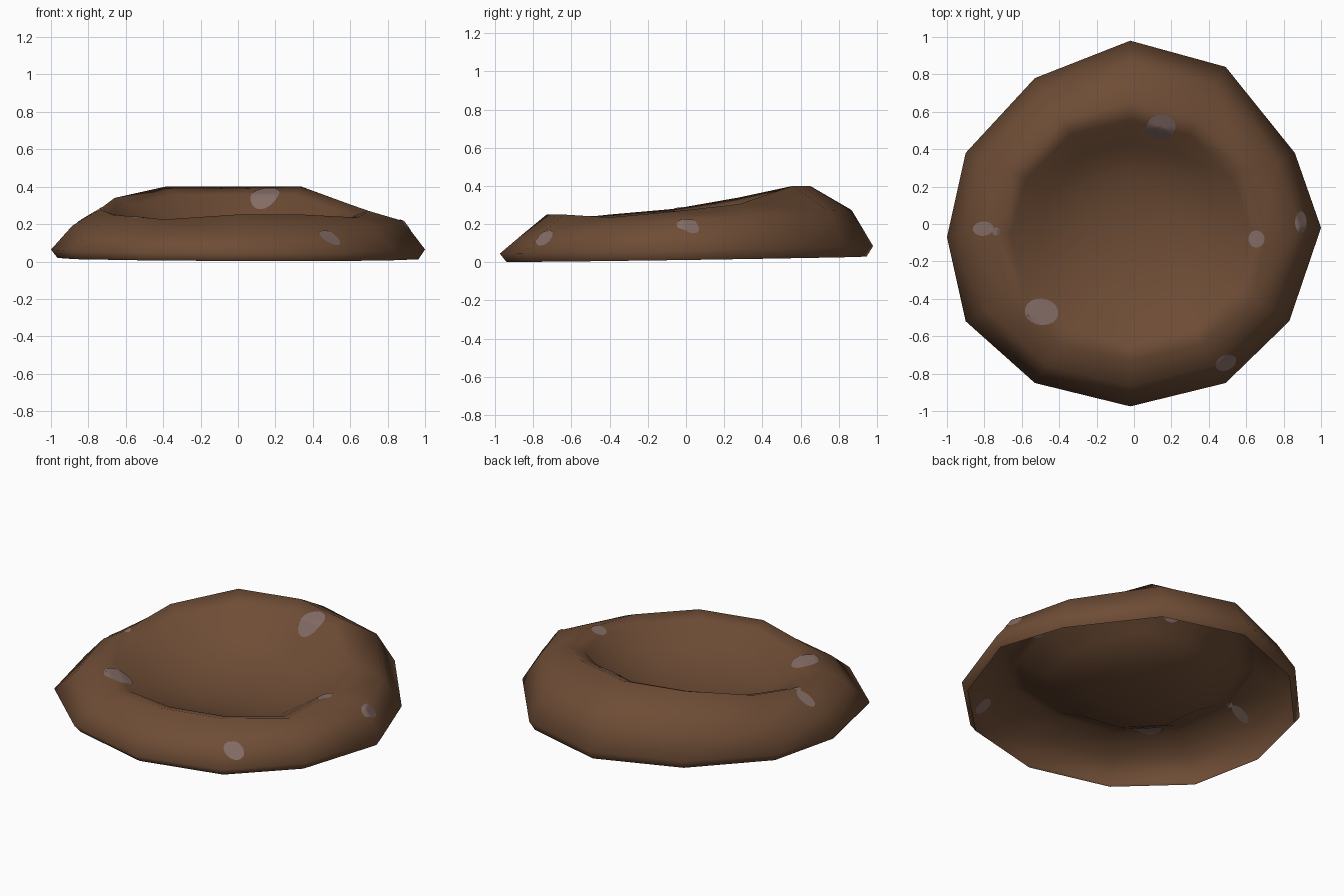
import bpy, bmesh, math
from mathutils import Vector
from mathutils.bvhtree import BVHTree

if "Cube" in bpy.data.objects:
    bpy.data.objects.remove(bpy.data.objects["Cube"])

def material(name, rgb):
    m = bpy.data.materials.new(name)
    m.diffuse_color = (*rgb, 1)
    m.use_nodes = True
    m.node_tree.nodes["Principled BSDF"].inputs["Base Color"].default_value = m.diffuse_color
    return m

MUD = material("mud brown", (0.155, 0.073, 0.036))
STONE = material("stone grey", (0.23, 0.15, 0.13))

def finish(bm, name, mat):
    mesh = bpy.data.meshes.new(name)
    bm.to_mesh(mesh)
    ob = bpy.data.objects.new(name, mesh)
    bpy.context.collection.objects.link(ob)
    mesh.materials.append(mat)
    for p in mesh.polygons:
        p.use_smooth = True
    return ob

# Twelve-sided outline and uneven rim
outline = [(-1, -.07), (-.9, .38), (-.53, .78), (-.02, .98), (.49, .84), (.86, .38),
           (1, -.02), (.83, -.52), (.49, -.85), (-.02, -.975), (-.53, -.85), (-.9, -.52)]
rim = [(-.74, -.06, .28), (-.66, .28, .34), (-.39, .56, .4), (-.02, .65, .4),
       (.34, .56, .4), (.6, .28, .305), (.7, -.03, .27), (.64, -.4, .235),
       (.36, -.64, .25), (-.02, -.73, .25), (-.39, -.64, .225), (-.67, -.4, .25)]

def lip(x, y, z):
    t = .89 - .06 * max(y, 0)
    return (x * t, y * t, z * .86 + .012)

rings = [
    [(x * .965, y * .965, .016 + .014 * y - .004 * x) for x, y in outline],
    [(x, y, .065 + .02 * y) for x, y in outline],
    [(x * .885, y * .885, .207 + .068 * y + .01 * x) for x, y in outline],
    rim,
    [lip(*p) for p in rim],                                     # inner lip
    [(x * .67, y * .67, z * .48 + .018) for x, y, z in rim],    # foot of inner wall
    [(x * .36, y * .36, z * .2 + .045) for x, y, z in rim],
]

# Mud bowl: one open sheet, hollow underneath
bm = bmesh.new()
loops = [[bm.verts.new(p) for p in r] for r in rings]
for a, b in zip(loops, loops[1:]):
    for i in range(12):
        j = (i + 1) % 12
        bm.faces.new((a[j], a[i], b[i], b[j]))
centre = bm.verts.new((0, 0, .075))
for i in range(12):
    bm.faces.new((loops[-1][(i + 1) % 12], loops[-1][i], centre))
bmesh.ops.recalc_face_normals(bm, faces=bm.faces)
bm.normal_update()
if centre.link_faces[0].normal.z < 0:
    bmesh.ops.reverse_faces(bm, faces=bm.faces)
bmesh.ops.triangulate(bm, faces=bm.faces)
bm.normal_update()
tree = BVHTree.FromBMesh(bm)
finish(bm, "mud_bowl", MUD)
bm.free()

# Pebble spots: very thin plates that follow the sheet, showing on both sides
# x, y, half width, half depth, turn (as seen from above)
pebbles = [(.145, .52, .078, .066, 10), (-.495, -.47, .09, .07, -10),
           (.655, -.08, .042, .046, 0), (.89, .01, .03, .057, 0),
           (.49, -.74, .058, .04, 25), (-.805, -.025, .056, .038, 5),
           (-.735, -.04, .02, .022, 0)]
SEG, STEPS, LIFT = 18, 4, .0035

def spot_layer(bm, x, y, a, b, turn, sign):
    c, s = math.cos(math.radians(turn)), math.sin(math.radians(turn))
    def point(r, t):
        u, v = a * r * math.cos(t), b * r * math.sin(t)
        hit, normal, _, _ = tree.ray_cast(Vector((x + c * u - s * v, y + s * u + c * v, 2)),
                                          Vector((0, 0, -1)))
        return bm.verts.new(hit + normal * sign * LIFT)
    mid = point(0, 0)
    circles = [[point(k / STEPS, math.tau * i / SEG) for i in range(SEG)]
               for k in range(1, STEPS + 1)]
    for i in range(SEG):
        j = (i + 1) % SEG
        faces = [(mid, circles[0][i], circles[0][j])]
        faces += [(p[i], q[i], q[j], p[j]) for p, q in zip(circles, circles[1:])]
        for f in faces:
            bm.faces.new(f if sign > 0 else f[::-1])

for n, spot in enumerate(pebbles, 1):
    bm = bmesh.new()
    for sign in (1, -1):
        spot_layer(bm, *spot, sign)
    finish(bm, f"pebble_{n}", STONE)
    bm.free()
